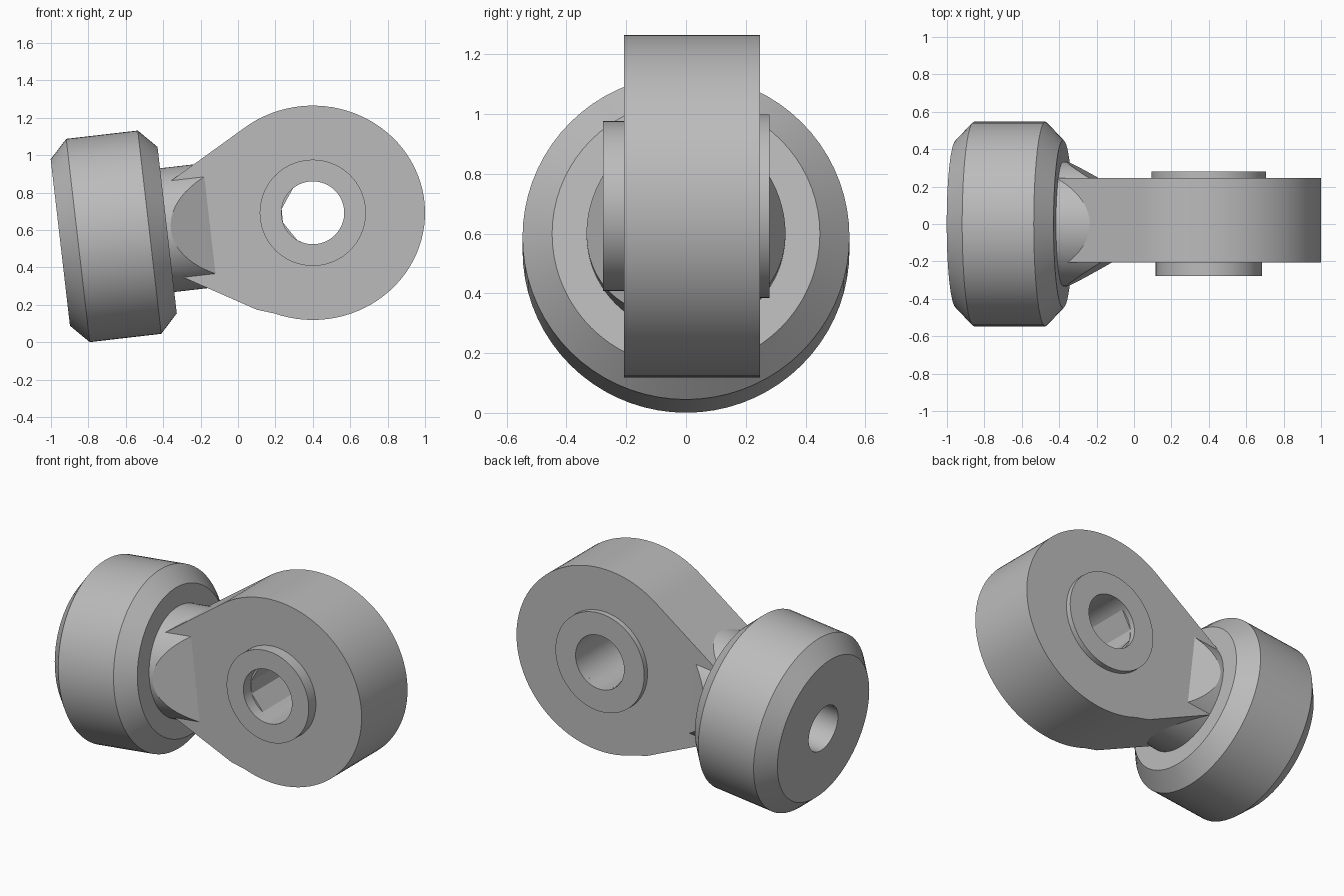
import bpy, bmesh, math
from mathutils import Matrix, Vector

cube = bpy.data.objects.get("Cube")
if cube:
    bpy.data.objects.remove(cube)

steel = bpy.data.materials.new("grey_steel")
steel.use_nodes = True
grey = (0.5, 0.5, 0.5, 1)
steel.diffuse_color = grey
steel.node_tree.nodes["Principled BSDF"].inputs["Base Color"].default_value = grey

SEG = 72
ANGLES = [2 * math.pi * i / SEG for i in range(SEG)]
EYE = Vector((0.4, 0, 0.692))      # centre of the eye bore
BORE = 0.168


def loft(rings, closed=False):
    """Skin a list of equal-length point rings; cap both ends unless closed."""
    bm = bmesh.new()
    loops = [[bm.verts.new(p) for p in ring] for ring in rings]
    pairs = list(zip(loops, loops[1:]))
    if closed:
        pairs.append((loops[-1], loops[0]))
    else:
        bm.faces.new(loops[0])
        bm.faces.new(loops[-1])
    for a, b in pairs:
        for i in range(len(a)):
            j = (i + 1) % len(a)
            bm.faces.new((a[i], a[j], b[j], b[i]))
    return bm


def finish(bm, name, matrix=Matrix()):
    bm.transform(matrix)
    bmesh.ops.recalc_face_normals(bm, faces=bm.faces)
    mesh = bpy.data.meshes.new(name)
    bm.to_mesh(mesh)
    bm.free()
    mesh.materials.append(steel)
    obj = bpy.data.objects.new(name, mesh)
    bpy.context.collection.objects.link(obj)
    bpy.ops.object.select_all(action='DESELECT')
    obj.select_set(True)
    bpy.context.view_layer.objects.active = obj
    bpy.ops.object.shade_smooth_by_angle(angle=math.radians(20))
    return obj


def lathe(profile):
    """Rings around local x from (position, radius) pairs."""
    return [[(t, r * math.cos(a), r * math.sin(a)) for a in ANGLES] for t, r in profile]


# Tilted axis shared by the barrel and its neck
axis = Matrix.Translation((-0.95, 0, 0.533)) @ Matrix.Rotation(math.radians(-6.6), 4, 'Y')

# Chamfered barrel with a blind hole in its outer end
barrel = [(0.47, 0.143), (0, 0.143), (0, 0.448), (0.095, 0.547),
          (0.48, 0.547), (0.575, 0.448), (0.575, 0.2)]
finish(loft(lathe(barrel)), "barrel", axis)

# Neck, cut to a wedge by two sloping flats
bm = loft(lathe([(0.52, 0.333), (0.95, 0.333)]))
for side in (-1, 1):
    cut = bmesh.ops.bisect_plane(bm, geom=bm.verts[:] + bm.edges[:] + bm.faces[:],
                                 plane_co=(0.595, side * 0.333, 0),
                                 plane_no=(0.6, side, 0), clear_outer=True)
    rim = [e for e in cut["geom_cut"] if isinstance(e, bmesh.types.BMEdge)]
    bmesh.ops.holes_fill(bm, edges=[e for e in rim if e.is_boundary], sides=0)
finish(bm, "neck", axis)

# Teardrop eye plate: rounded end plus straight sides running into the neck
outline = []
for i in range(61):
    a = math.radians(-110 + i * 238 / 60)
    outline.append(EYE + Vector((0.6 * math.cos(a), 0, 0.573 * math.sin(a))))
outline += [Vector((-0.45, 0, 0.797)), Vector((-0.45, 0, 0.416)), Vector((0.1, 0, 0.174))]
inner = [EYE + (p - EYE).normalized() * BORE for p in outline]


def at_y(ring, y):
    return [(p.x, y, p.z) for p in ring]


FRONT, BACK = -0.207, 0.247
finish(loft([at_y(inner, FRONT), at_y(outline, FRONT),
             at_y(outline, BACK), at_y(inner, BACK)], closed=True), "eye_plate")

# Raised bearing collars on both sides of the eye
turn = Matrix.Translation(EYE) @ Matrix.Rotation(math.pi / 2, 4, 'Z')
for name, y0, y1, radius in (("front_collar", -0.278, FRONT + 0.02, 0.284),
                             ("back_collar", BACK - 0.02, 0.28, 0.307)):
    ring = [(y0, BORE), (y0, radius), (y1, radius), (y1, BORE)]
    finish(loft(lathe(ring), closed=True), name, turn)
